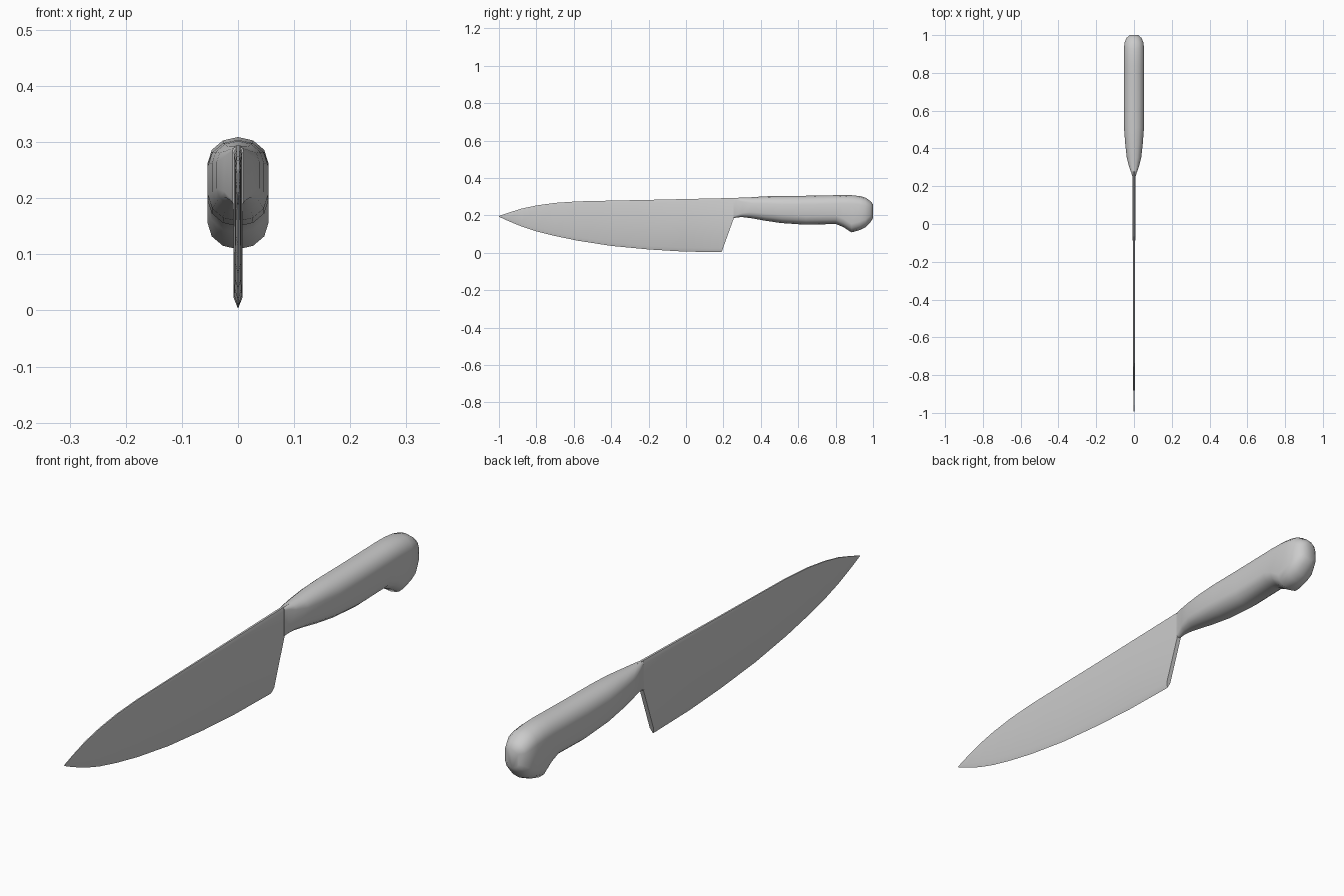
import bpy, bmesh, math

if "Cube" in bpy.data.objects:
    bpy.data.objects.remove(bpy.data.objects["Cube"])


def loft(name, rings, angle):
    """Skin closed rings of equal length and cap both ends."""
    bm = bmesh.new()
    loops = [[bm.verts.new(p) for p in ring] for ring in rings]
    n = len(loops[0])
    for a, b in zip(loops, loops[1:]):
        for i in range(n):
            j = (i + 1) % n
            bm.faces.new((a[i], a[j], b[j], b[i]))
    bm.faces.new(loops[0])
    bm.faces.new(loops[-1][::-1])
    bmesh.ops.recalc_face_normals(bm, faces=bm.faces)
    mesh = bpy.data.meshes.new(name)
    bm.to_mesh(mesh)
    bm.free()
    obj = bpy.data.objects.new(name, mesh)
    bpy.context.collection.objects.link(obj)
    bpy.ops.object.select_all(action='DESELECT')
    obj.select_set(True)
    bpy.context.view_layer.objects.active = obj
    bpy.ops.object.shade_smooth_by_angle(angle=math.radians(angle))
    return obj


def blade_ring(y_edge, y_spine, z_edge, z_spine, w):
    """Section with a ground cutting edge and a softened spine."""
    h = z_spine - z_edge
    grind = min(0.02, h * 0.3) / h
    soft = 1 - min(0.012, h * 0.2) / h
    half = [(0, 0), (w, grind), (w, soft), (w * 0.5, 1)]
    section = half + [(-x, t) for x, t in reversed(half[1:])]
    return [(x, y_edge + (y_spine - y_edge) * t, z_edge + h * t)
            for x, t in section]


def handle_ring(y, z_low, z_high, w, steps=6):
    """Upright rounded section: elliptical ends joined by straight sides."""
    r = min((z_high - z_low) / 2, w * 0.85)
    ring = []
    for centre, start in ((z_high - r, 0), (z_low + r, math.pi)):
        for i in range(steps + 1):
            a = start + math.pi * i / steps
            ring.append((w * math.cos(a), y, centre + r * math.sin(a)))
    return ring


# Blade: y at edge, y at spine, z edge, z spine, half thickness
blade = [
    (-1.0, -1.0, 0.193, 0.197, 0.001), (-0.95, -0.95, 0.170, 0.214, 0.003),
    (-0.88, -0.88, 0.141, 0.236, 0.004), (-0.80, -0.80, 0.115, 0.253, 0.0045),
    (-0.70, -0.70, 0.090, 0.267, 0.005), (-0.58, -0.58, 0.065, 0.275, 0.005),
    (-0.40, -0.40, 0.037, 0.279, 0.0055), (-0.20, -0.20, 0.018, 0.283, 0.006),
    (-0.02, 0.02, 0.007, 0.288, 0.007), (0.19, 0.295, 0.003, 0.294, 0.008),
]
loft("blade", [blade_ring(*s) for s in blade], 30)

# Handle: y, z low, z high, half width, from the bolster to the hooked butt
handle = [
    (0.255, 0.185, 0.2925, 0.010), (0.27, 0.189, 0.294, 0.014),
    (0.30, 0.191, 0.295, 0.025), (0.35, 0.185, 0.297, 0.038),
    (0.42, 0.172, 0.302, 0.046), (0.51, 0.159, 0.304, 0.053),
    (0.64, 0.150, 0.305, 0.054), (0.80, 0.154, 0.308, 0.054),
    (0.84, 0.138, 0.309, 0.054), (0.885, 0.109, 0.308, 0.054),
    (0.93, 0.122, 0.303, 0.053), (0.96, 0.136, 0.295, 0.050),
    (0.985, 0.163, 0.277, 0.040), (1.0, 0.185, 0.260, 0.022),
]
loft("handle", [handle_ring(*s) for s in handle], 60)
